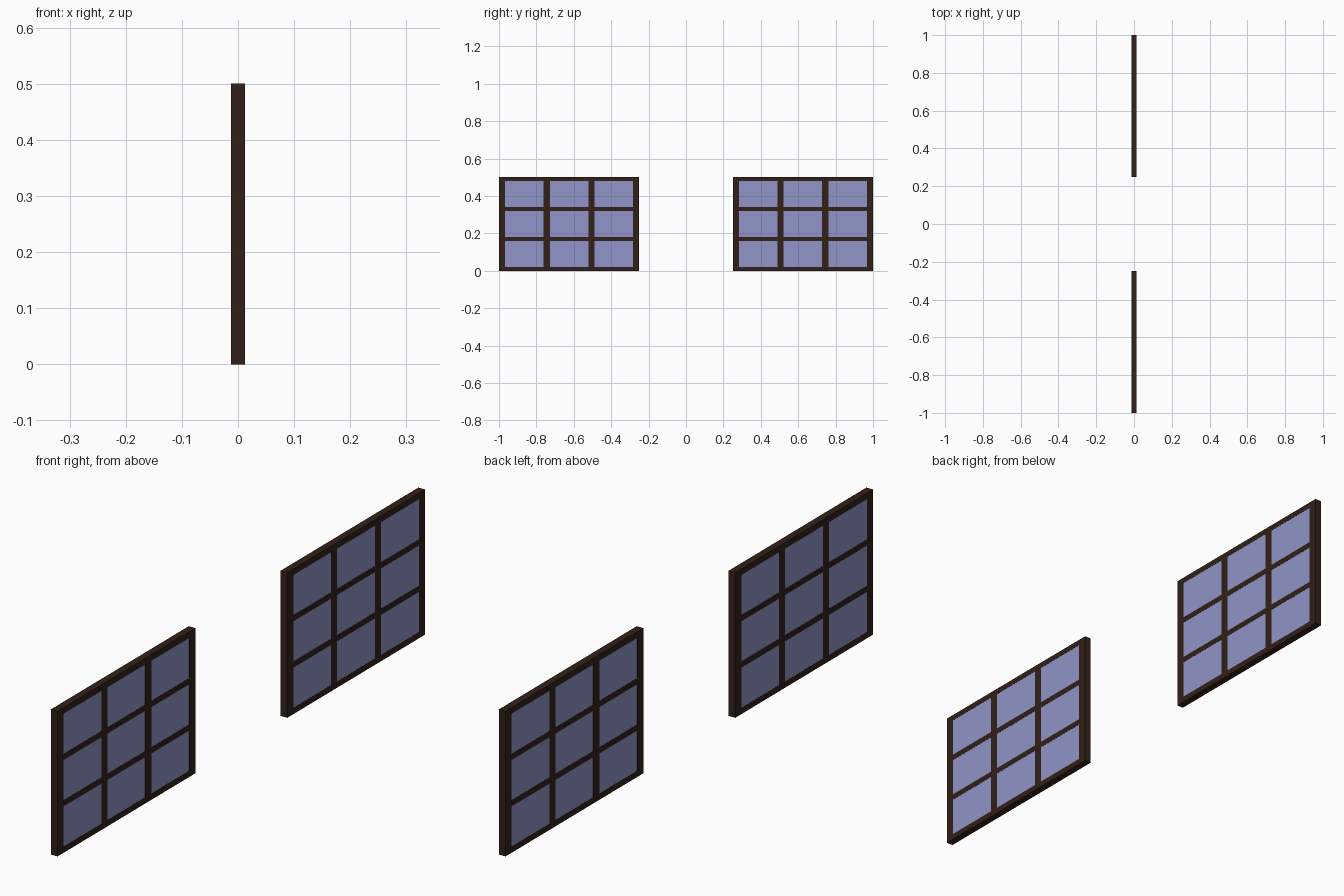
import bpy, bmesh
from mathutils import Matrix

if "Cube" in bpy.data.objects:
    bpy.data.objects.remove(bpy.data.objects["Cube"])

# overall sizes
Y0, Y1, H, DEPTH = 0.25, 1.0, 0.5, 0.025
STILE, RAIL = 0.033, 0.021
PANE_W = (Y1 - Y0 - 4 * STILE) / 3
PANE_H = (H - 4 * RAIL) / 3


def material(name, color):
    m = bpy.data.materials.new(name)
    m.diffuse_color = color
    m.use_nodes = True
    m.node_tree.nodes["Principled BSDF"].inputs["Base Color"].default_value = m.diffuse_color
    return m


def add_box(bm, depth, y0, y1, z0, z1):
    mat = (Matrix.Translation((0, (y0 + y1) / 2, (z0 + z1) / 2))
           @ Matrix.Diagonal((depth, y1 - y0, z1 - z0, 1)))
    bmesh.ops.create_cube(bm, size=1, matrix=mat)


def finish(bm, name, mat):
    me = bpy.data.meshes.new(name)
    bm.to_mesh(me)
    bm.free()
    me.materials.append(mat)
    ob = bpy.data.objects.new(name, me)
    bpy.context.collection.objects.link(ob)
    # second window on the other side
    mod = ob.modifiers.new("mirror", 'MIRROR')
    mod.use_axis = (False, True, False)
    return ob


wood = material("dark_wood", (0.032, 0.015, 0.009, 1))
glass = material("blue_glass", (0.28, 0.30, 0.58, 1))

# upright bars, full height
bm = bmesh.new()
for i in range(4):
    y = Y0 + i * (STILE + PANE_W)
    add_box(bm, DEPTH, y, y + STILE, 0, H)
finish(bm, "window_uprights", wood)

# cross rails between the uprights, and the glass panes
rails, panes = bmesh.new(), bmesh.new()
for i in range(3):
    y = Y0 + STILE + i * (STILE + PANE_W)
    for j in range(4):
        z = j * (RAIL + PANE_H)
        add_box(rails, DEPTH, y, y + PANE_W, z, z + RAIL)
        if j < 3:
            add_box(panes, DEPTH - 0.001, y, y + PANE_W, z + RAIL, z + RAIL + PANE_H)
finish(rails, "window_rails", wood)
finish(panes, "glass_panes", glass)
